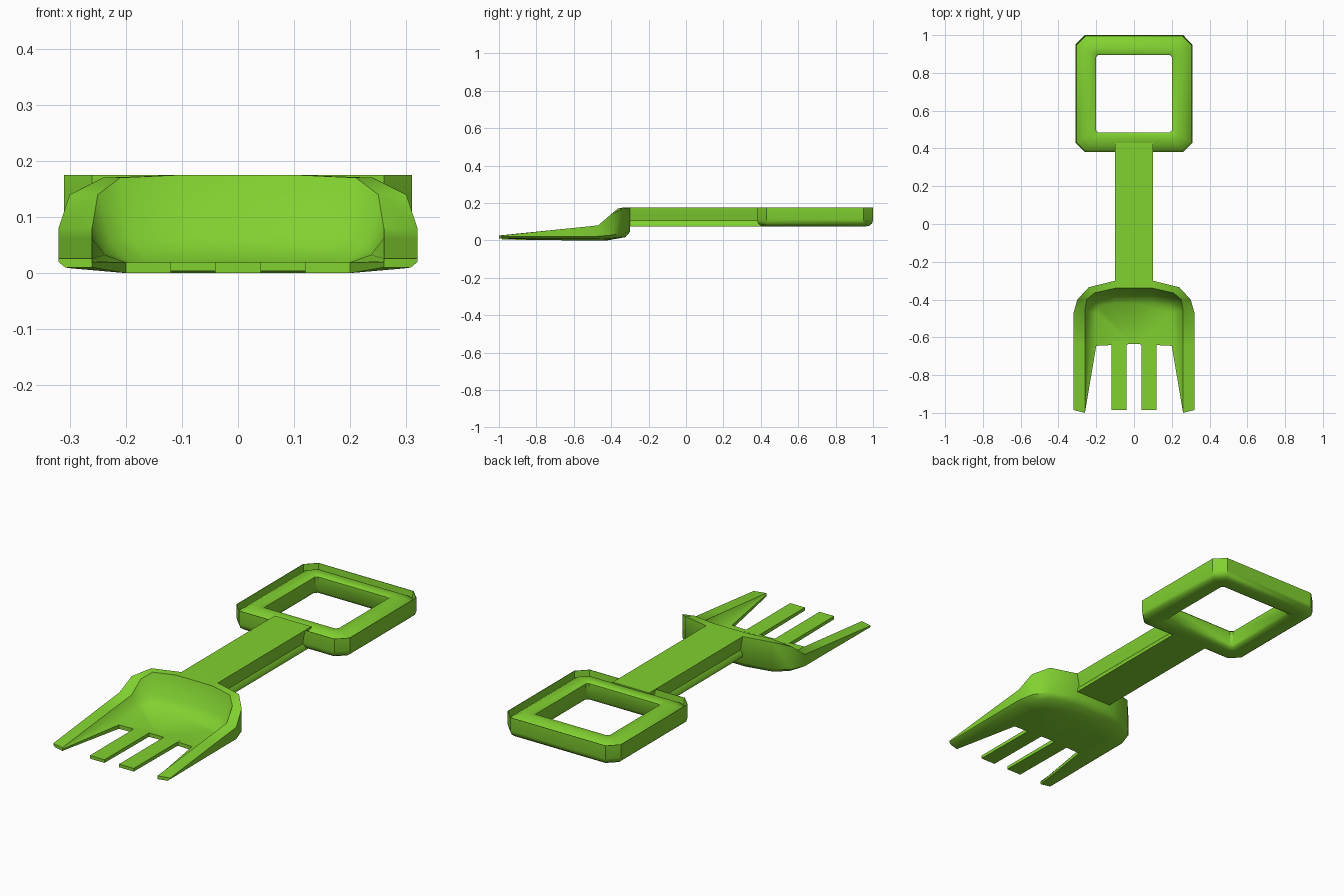
import bpy, bmesh, math

if "Cube" in bpy.data.objects:
    bpy.data.objects.remove(bpy.data.objects["Cube"])

green = bpy.data.materials.new("bright_green")
green.diffuse_color = (0.22, 0.64, 0.03, 1)
green.use_nodes = True
green.node_tree.nodes["Principled BSDF"].inputs["Base Color"].default_value = green.diffuse_color


def finish(name, bm, angle=42, mirror=False):
    """Turn a bmesh into a shaded, coloured object."""
    bmesh.ops.remove_doubles(bm, verts=bm.verts, dist=0.0005)
    bmesh.ops.recalc_face_normals(bm, faces=bm.faces)
    me = bpy.data.meshes.new(name)
    bm.to_mesh(me)
    bm.free()
    me.materials.append(green)
    ob = bpy.data.objects.new(name, me)
    bpy.context.collection.objects.link(ob)
    bpy.ops.object.select_all(action='DESELECT')
    ob.select_set(True)
    bpy.context.view_layer.objects.active = ob
    if mirror:
        mod = ob.modifiers.new("mirror", 'MIRROR')
        mod.use_clip = True
        bpy.ops.object.modifier_apply(modifier=mod.name)
    bpy.ops.object.shade_smooth_by_angle(angle=math.radians(angle))
    return ob


def bridge(bm, loops, close_across=False, close_along=False):
    """Skin a grid of vertex rows with quads."""
    n, m = len(loops), len(loops[0])
    for i in range(n if close_across else n - 1):
        a, b = loops[i], loops[(i + 1) % n]
        for j in range(m if close_along else m - 1):
            k = (j + 1) % m
            bm.faces.new((a[j], a[k], b[k], b[j]))


def lerp(a, b, t):
    return a + (b - a) * t


def octagon(hx, hy, c):
    """Rectangle with cut corners."""
    return [(hx, -hy + c), (hx, hy - c), (hx - c, hy), (-hx + c, hy),
            (-hx, hy - c), (-hx, -hy + c), (-hx + c, -hy), (hx - c, -hy)]


# Grip: section swept round the square opening, with a thin raised outer rim
bm = bmesh.new()
inner, outer = octagon(0.2, 0.205, 0.01), octagon(0.31, 0.31, 0.05)
section = [(0, 0.095), (0, 0.165), (0.08, 0.173), (0.35, 0.173), (0.6, 0.167),
           (0.8, 0.155), (0.95, 0.14), (0.98, 0.175), (1, 0.175), (1, 0.11),
           (0.95, 0.09), (0.82, 0.079), (0.65, 0.075), (0.25, 0.075), (0.08, 0.082)]
loops = [[bm.verts.new((lerp(p[0], q[0], t), 0.69 + lerp(p[1], q[1], t), z))
          for p, q in zip(inner, outer)] for t, z in section]
bridge(bm, loops, close_across=True, close_along=True)
finish("grip", bm)

# Shaft: flat bar with slightly waisted sides
bm = bmesh.new()
side = [(0.1, 0.175), (0.1, 0.165), (0.092, 0.135), (0.088, 0.105), (0.1, 0.088), (0.1, 0.075)]
profile = side + [(-x, z) for x, z in reversed(side)]
ends = [[bm.verts.new((x, y, z)) for x, z in profile] for y in (-0.33, 0.43)]
bridge(bm, ends, close_along=True)
for e in ends:
    bm.faces.new(e)
finish("shaft", bm)

# Scoop with outer tines: half shell lofted from the tip to the centre line
# columns: outer x, y, low z, top z, inner rim x, y, floor x, y
stations = [
    (0.32, -0.985, 0.020, 0.026, 0.26, -1.0, 0.26, -1.0),
    (0.32, -0.645, 0.022, 0.062, 0.26, -0.645, 0.20, -0.645),
    (0.32, -0.47, 0.022, 0.080, 0.26, -0.46, 0.20, -0.47),
    (0.30, -0.40, 0.028, 0.140, 0.25, -0.40, 0.19, -0.44),
    (0.24, -0.335, 0.038, 0.170, 0.21, -0.365, 0.16, -0.43),
    (0.10, -0.30, 0.045, 0.175, 0.10, -0.34, 0.10, -0.42),
    (0.00, -0.30, 0.045, 0.175, 0.00, -0.34, 0.00, -0.42),
]
bm = bmesh.new()
rows = []
for i, (ox, oy, low, top, ix, iy, fx, fy) in enumerate(stations):
    base = 0.01 if i == 0 else 0.0
    pts = [(fx, fy, base),
           (lerp(ox, fx, 0.2), lerp(oy, fy, 0.2), max(base, low * 0.38)),
           (ox, oy, low), (ox, oy, top), (ix, iy, top),
           (lerp(fx, ix, 0.62), lerp(fy, iy, 0.62), lerp(0.019, top, 0.32)),
           (fx, fy, 0.019)]
    rows.append([bm.verts.new(p) for p in pts])
bridge(bm, rows)
low_mid, top_mid = bm.verts.new((0, -0.635, 0)), bm.verts.new((0, -0.635, 0.019))
bm.faces.new([r[0] for r in rows[1:]] + [low_mid])     # underside
bm.faces.new([r[-1] for r in rows[1:]] + [top_mid])    # floor
bm.faces.new((rows[1][0], rows[1][-1], top_mid, low_mid))
bm.faces.new((rows[0][0], rows[0][-1], rows[1][-1], rows[1][0]))
bm.faces.new(rows[0])                                  # tine tip
finish("scoop", bm, 48, mirror=True)

# Two middle tines
for label, cx in (("left", -0.08), ("right", 0.08)):
    bm = bmesh.new()
    bmesh.ops.create_cube(bm, size=1)
    for v in bm.verts:
        tip = v.co.y < 0
        v.co = (cx + v.co.x * 0.08, -0.985 if tip else -0.62,
                0.0195 if v.co.z > 0 else (0.004 if tip else 0.0005))
    finish("middle_tine_" + label, bm)
